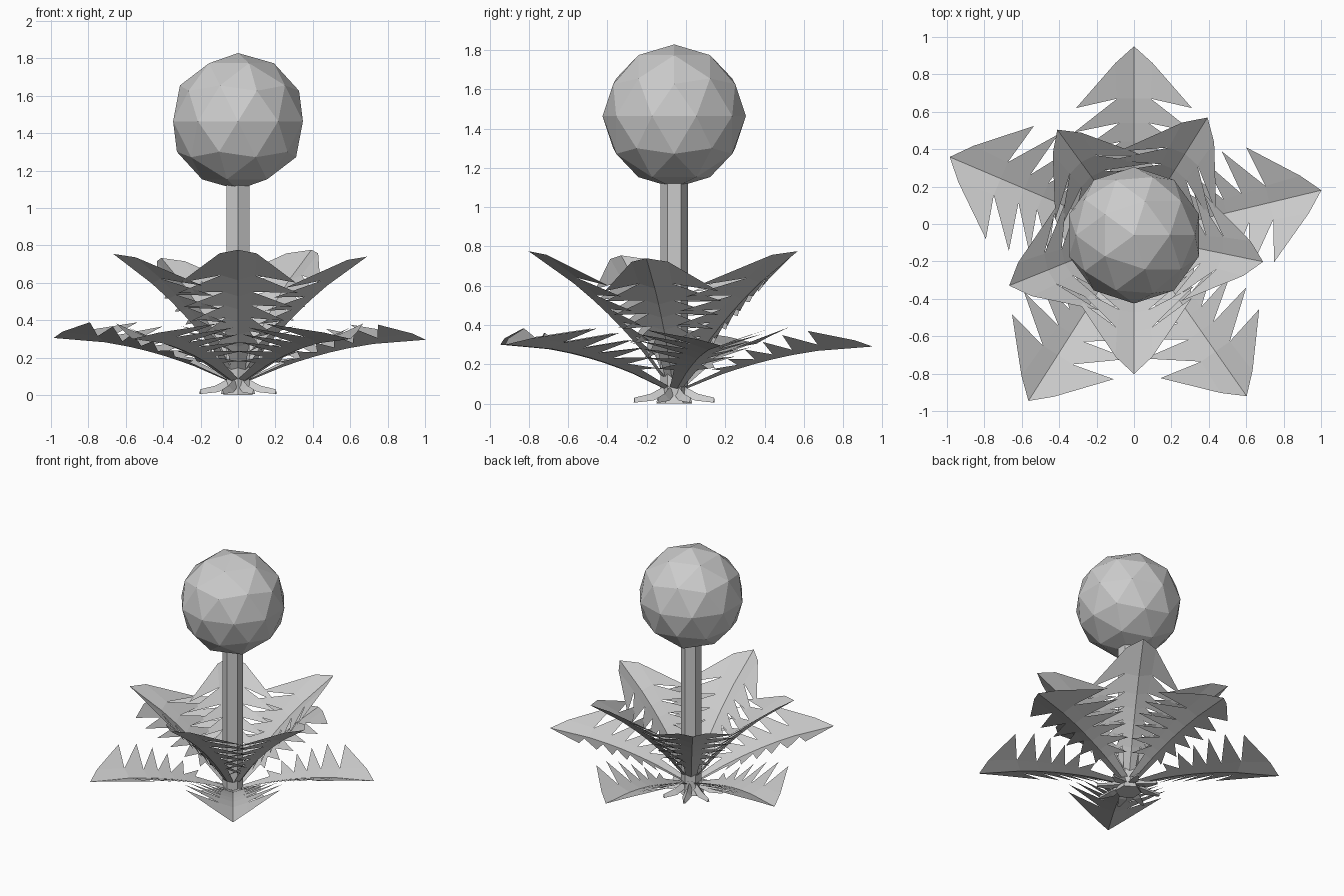
import bpy, bmesh
from math import radians, cos, sin, tau
from mathutils import Matrix, Vector

cube = bpy.data.objects.get("Cube")
if cube:
    bpy.data.objects.remove(cube)

grey = bpy.data.materials.new("light_grey")
grey.use_nodes = True
colour = (0.6, 0.6, 0.6, 1)
grey.diffuse_color = colour
grey.node_tree.nodes["Principled BSDF"].inputs["Base Color"].default_value = colour

AXIS = Vector((0, -0.06, 0))  # plant axis


def finish(bm, name, matrix=Matrix()):
    bm.transform(Matrix.Translation(AXIS) @ matrix)
    mesh = bpy.data.meshes.new(name)
    bm.to_mesh(mesh)
    bm.free()
    mesh.materials.append(grey)
    obj = bpy.data.objects.new(name, mesh)
    bpy.context.collection.objects.link(obj)
    return obj


# Barbs along one half of a leaf: distance from the base, half width
BARBS = [(0.68, 0.31), (0.55, 0.32), (0.45, 0.29), (0.36, 0.25), (0.27, 0.2), (0.19, 0.13)]


def leaf(name, angle, length, pitch=0, sweep=0):
    """Toothed leaf folded along an arched midrib; sweep pulls the barbs back."""
    bm = bmesh.new()
    for side in (-1, 1):
        def vert(r, w, rib=None):
            s = r if rib is None else rib
            return bm.verts.new((r, side * w, 0.46 * s - 0.22 * s * s + 0.35 * w))

        # Pointed end of the leaf
        rib, notch = vert(0.73, 0), vert(0.73, 0.09)
        shoulder = vert(0.92, 0.1)
        bm.faces.new((rib, vert(1.01, 0), shoulder, notch))
        r, w = BARBS[0]
        bm.faces.new((notch, shoulder, vert(r - sweep, w)))
        # Remaining barbs and the web between them
        for r, w in BARBS[1:]:
            next_rib, next_notch = vert(r + 0.05, 0), vert(r + 0.05, 0.05 + 0.05 * r)
            bm.faces.new((rib, notch, next_notch, next_rib))
            bm.faces.new((notch, vert(r - sweep * r, w), next_notch))
            rib, notch = next_rib, next_notch
        bm.faces.new((rib, notch, vert(0.02, 0.03), vert(0.02, 0)))
    bmesh.ops.remove_doubles(bm, verts=bm.verts, dist=0.0001)
    bmesh.ops.recalc_face_normals(bm, faces=bm.faces)
    return finish(bm, name, Matrix.Translation((0, 0, 0.05))
                  @ Matrix.Rotation(radians(angle), 4, 'Z')
                  @ Matrix.Rotation(radians(-pitch), 4, 'Y')
                  @ Matrix.Scale(length, 4))


# Two whorls of five leaves
for i, (angle, length) in enumerate([(90, 1), (13.5, 1.02), (-55, 1.04), (-122.5, 1.04), (157, 1.06)]):
    leaf(f"lower_leaf_{i + 1}", angle, length)
for i, (angle, length) in enumerate([(58, 1), (-11.6, 0.95), (-90, 1), (202, 0.97), (126, 0.94)]):
    leaf(f"upper_leaf_{i + 1}", angle, length, 31, 0.11)

# Seed head
bm = bmesh.new()
bmesh.ops.create_icosphere(bm, subdivisions=2, radius=0.365)
finish(bm, "seed_head", Matrix.Translation((0, 0, 1.463)))

# Six-sided stem with a flared foot
for name, bottom, top, z0, z1 in (("stem", 0.07, 0.07, 0.03, 1.2), ("root_crown", 0.09, 0.05, 0, 0.09)):
    bm = bmesh.new()
    bmesh.ops.create_cone(bm, cap_ends=True, segments=6, radius1=bottom, radius2=top, depth=z1 - z0)
    finish(bm, name, Matrix.Translation((0, 0, (z0 + z1) / 2)))

# Small root spikes spreading from the foot
for i in range(8):
    bm = bmesh.new()
    ends = []
    for r, w, low, high in ((0.03, 0.015, 0.05, 0.1), (0.13, 0.03, 0.015, 0.05), (0.22, 0.008, 0.005, 0.03)):
        ends.append([bm.verts.new(p) for p in ((r, -w, low), (r, w, low), (r, 0, high))])
    for a, b in zip(ends, ends[1:]):
        for k in range(3):
            bm.faces.new((a[k], a[k - 1], b[k - 1], b[k]))
    bm.faces.new(ends[0])
    bm.faces.new(ends[-1])
    bmesh.ops.recalc_face_normals(bm, faces=bm.faces)
    finish(bm, f"root_spike_{i + 1}", Matrix.Rotation(tau * (i + 0.5) / 8, 4, 'Z'))
